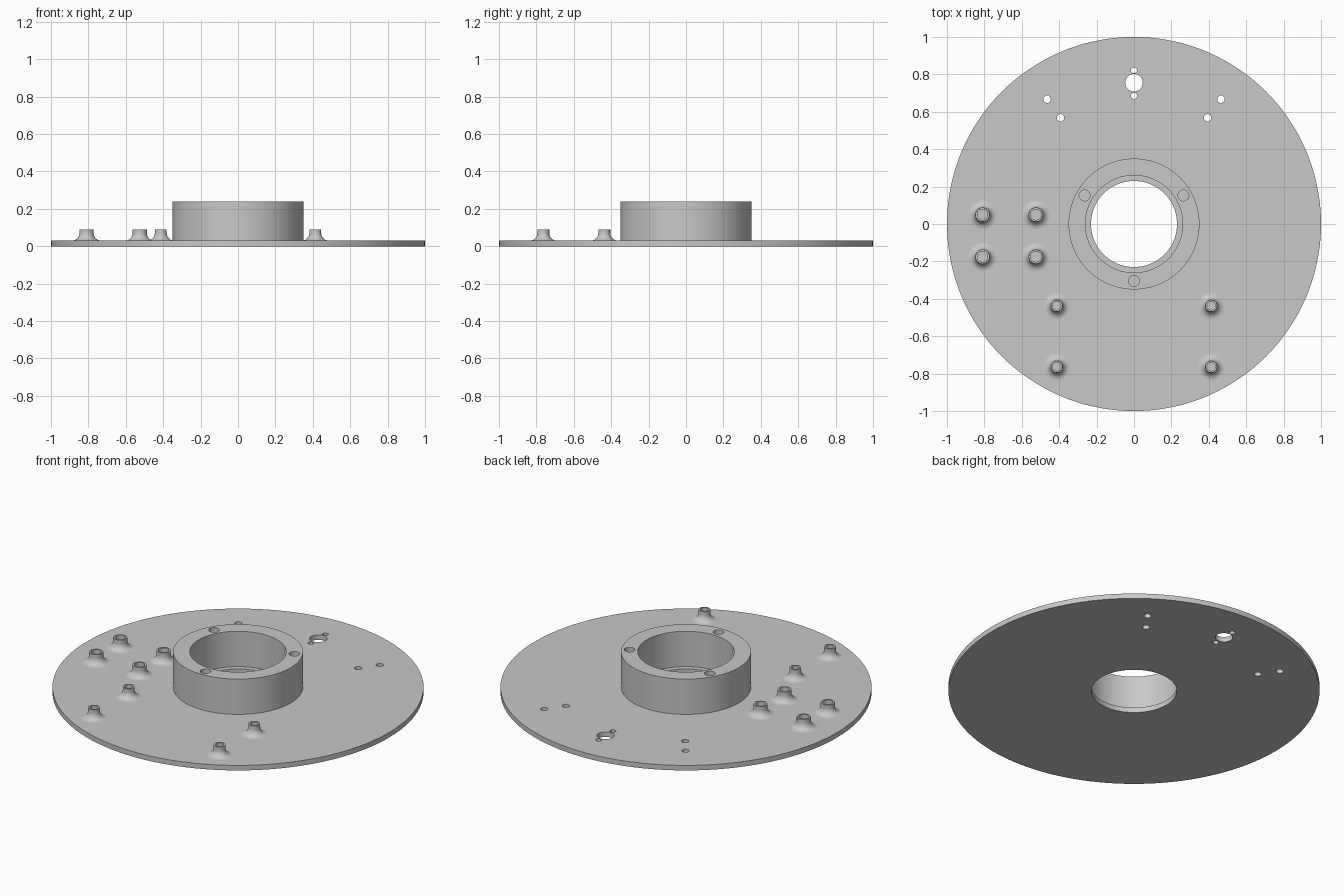
import bpy, bmesh, math
from mathutils import Matrix, Vector

cube = bpy.data.objects.get("Cube")
if cube:
    bpy.data.objects.remove(cube, do_unlink=True)

# Single grey material
grey = bpy.data.materials.new("plain grey")
grey.use_nodes = True
COLOUR = (0.58, 0.58, 0.58, 1)
grey.diffuse_color = COLOUR
bsdf = grey.node_tree.nodes["Principled BSDF"]
bsdf.inputs["Base Color"].default_value = COLOUR
bsdf.inputs["Roughness"].default_value = 0.6

THICK = 0.03      # plate thickness
TOP = 0.24        # collar top


def make_object(name, bm, location=(0, 0, 0)):
    bmesh.ops.recalc_face_normals(bm, faces=bm.faces)
    mesh = bpy.data.meshes.new(name)
    bm.to_mesh(mesh)
    bm.free()
    mesh.materials.append(grey)
    obj = bpy.data.objects.new(name, mesh)
    obj.location = location
    bpy.context.collection.objects.link(obj)
    return obj


def activate(obj):
    bpy.ops.object.select_all(action="DESELECT")
    obj.select_set(True)
    bpy.context.view_layer.objects.active = obj


def smooth(obj):
    activate(obj)
    bpy.ops.object.shade_smooth_by_angle(angle=math.radians(30))


def lathe(name, profile, steps, closed=False, location=(0, 0, 0)):
    """Spin a (radius, height) profile around the z axis."""
    bm = bmesh.new()
    verts = [bm.verts.new((r, 0, z)) for r, z in profile]
    edges = [bm.edges.new(pair) for pair in zip(verts, verts[1:])]
    if closed:
        edges.append(bm.edges.new((verts[-1], verts[0])))
    bmesh.ops.spin(bm, geom=verts + edges, axis=(0, 0, 1), cent=(0, 0, 0),
                   angle=math.tau, steps=steps, use_duplicate=False)
    bmesh.ops.remove_doubles(bm, verts=bm.verts, dist=0.0001)
    return make_object(name, bm, location)


# Disc with raised collar, bore and inner ledge
plate = lathe("flanged_plate", [
    (0.23, 0), (1, 0), (1, THICK), (0.35, THICK), (0.35, TOP),
    (0.26, TOP), (0.26, THICK), (0.23, THICK)], 144, closed=True)

# Drill list: x, y, radius, bottom, top
drills = [(0, 0.755, 0.047, -0.1, 0.1)]
drills += [(0, y, 0.016, -0.1, 0.1) for y in (0.685, 0.822)]
for side in (-1, 1):
    for x, y in ((0.465, 0.667), (0.393, 0.568)):
        drills.append((side * x, y, 0.02, -0.1, 0.1))
for degrees in (30, 150, 270):
    a = math.radians(degrees)
    drills.append((0.305 * math.cos(a), 0.305 * math.sin(a), 0.029, 0.1, 0.3))

bm = bmesh.new()
for x, y, radius, low, high in drills:
    bmesh.ops.create_cone(bm, cap_ends=True, segments=32, radius1=radius,
                          radius2=radius, depth=high - low,
                          matrix=Matrix.Translation(Vector((x, y, (low + high) / 2))))
cutter = make_object("drill_cutter", bm)
cutter.hide_render = True

# Drill the plate and collar
mod = plate.modifiers.new("drill", "BOOLEAN")
mod.operation = "DIFFERENCE"
mod.solver = "EXACT"
mod.object = cutter
activate(plate)
bpy.ops.object.modifier_apply(modifier=mod.name)
bpy.data.objects.remove(cutter, do_unlink=True)
smooth(plate)


def standoff(name, x, y, radius, bore, fillet=0.04, height=0.09):
    """Hollow post with a flared foot."""
    profile = [(0, THICK + 0.002), (bore, THICK + 0.002), (bore, height), (radius, height)]
    for i in range(9):
        a = i / 8 * math.pi / 2
        profile.append((radius + fillet * (1 - math.cos(a)),
                        THICK + fillet * (1 - math.sin(a))))
    smooth(lathe(name, profile, 32, location=(x, y, 0)))


# Four wide posts on the right side
for i, x in enumerate((-0.81, -0.525)):
    for j, y in enumerate((0.05, -0.175)):
        standoff(f"wide_standoff_{i}{j}", x, y, 0.038, 0.028)

# Four narrow posts at the front
for i, x in enumerate((-0.413, 0.413)):
    for j, y in enumerate((-0.437, -0.763)):
        standoff(f"narrow_standoff_{i}{j}", x, y, 0.032, 0.022)
